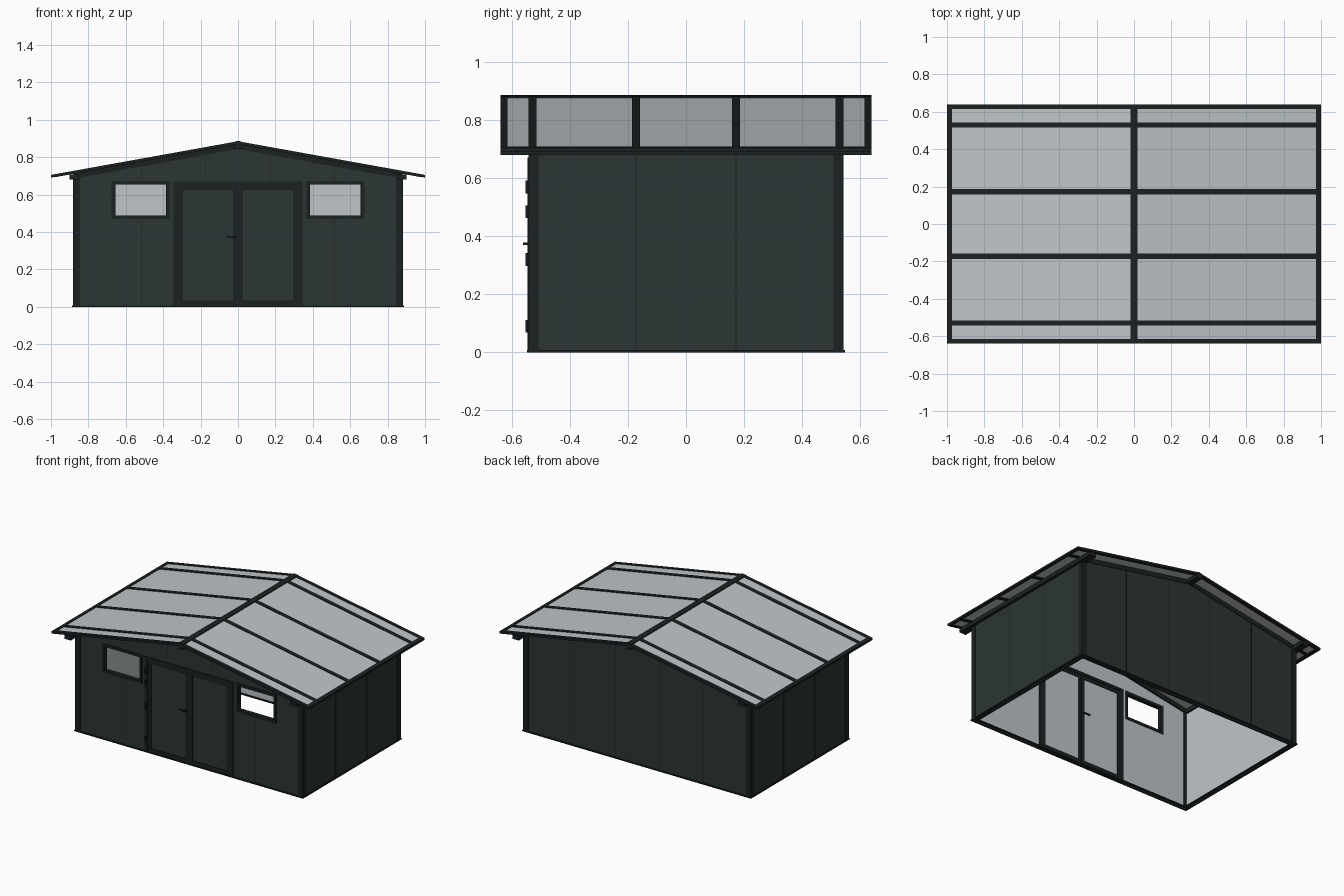
import bpy, bmesh
from mathutils import Vector

cube = bpy.data.objects.get("Cube")
if cube:
    bpy.data.objects.remove(cube, do_unlink=True)


def material(name, r, g, b):
    m = bpy.data.materials.new(name)
    m.use_nodes = True
    m.diffuse_color = (r, g, b, 1)
    m.node_tree.nodes["Principled BSDF"].inputs["Base Color"].default_value = (r, g, b, 1)
    return m


GREEN = material("dark green panel", 0.025, 0.036, 0.035)
FRAME = material("black green frame", 0.011, 0.015, 0.016)
SILVER = material("silver sheet", 0.52, 0.56, 0.58)

W, D = 0.88, 0.54       # half width and half depth of the walls
T = 0.02                # wall thickness
EAVE, OVER = 0.985, 0.64  # half width and half depth of the roof
SLOPE = 0.18


def roof_z(x, drop=0.0):
    return 0.885 - drop - SLOPE * abs(x)


def prism(name, profile, y0, y1, mat=FRAME, lining=None):
    """Extrude an x-z profile along y; lining colours the face that looks indoors."""
    bm = bmesh.new()
    ring = [bm.verts.new((x, y0, z)) for x, z in profile]
    face = bm.faces.new(ring)
    new = bmesh.ops.extrude_face_region(bm, geom=[face])["geom"]
    bmesh.ops.translate(bm, vec=(0, y1 - y0, 0),
                        verts=[v for v in new if isinstance(v, bmesh.types.BMVert)])
    bmesh.ops.recalc_face_normals(bm, faces=bm.faces)
    if lining:
        axis = Vector(lining)
        for f in bm.faces:
            if f.normal.dot(axis) > 0.9:
                f.material_index = 1
    mesh = bpy.data.meshes.new(name)
    bm.to_mesh(mesh)
    bm.free()
    mesh.materials.append(mat)
    if lining:
        mesh.materials.append(SILVER)
    ob = bpy.data.objects.new(name, mesh)
    bpy.context.collection.objects.link(ob)
    return ob


def box(name, x0, x1, y0, y1, z0, z1, mat=FRAME, lining=None):
    return prism(name, [(x0, z0), (x1, z0), (x1, z1), (x0, z1)], y0, y1, mat, lining)


def gable_panel(name, x0, x1, z0, side, z1=None):
    """Panel of the front (side -1) or back (side 1) wall, topped by the roof slope."""
    if z1 is None:
        top = [(x, roof_z(x, 0.03)) for x in ((x1, 0, x0) if x0 < 0 < x1 else (x1, x0))]
    else:
        top = [(x1, z1), (x0, z1)]
    ys = sorted((side * D, side * (D - T)))
    prism(name, [(x0, z0), (x1, z0)] + top, *ys, GREEN, (0, -side, 0))


def seam(name, x, z0, z1, y):
    box(name, x - 0.002, x + 0.002, y - 0.001, y + 0.001, z0, z1)


def sloped(name, s, x0, x1, y0, y1, d0, d1, mat=FRAME):
    """Slab that follows the roof slope on side s, between depths d0 and d1."""
    prism(name, [(s * x0, roof_z(x0, d1)), (s * x1, roof_z(x1, d1)),
                 (s * x1, roof_z(x1, d0)), (s * x0, roof_z(x0, d0))], y0, y1, mat)


def border(name, x0, x1, z0, z1, w, y0, y1):
    """Rectangular frame of bar width w."""
    box(name + "_left", x0, x0 + w, y0, y1, z0, z1)
    box(name + "_right", x1 - w, x1, y0, y1, z0, z1)
    box(name + "_bottom", x0 + w, x1 - w, y0, y1, z0, z0 + w)
    box(name + "_top", x0 + w, x1 - w, y0, y1, z1 - w, z1)


P1, P2 = 0.172, 0.515   # panel joints
DOOR, DOOR_TOP = 0.345, 0.67
WIN = (0.365, 0.675, 0.468, 0.672)

# Back wall panels
edges = [-W, -P2, -P1, P1, P2, W]
for a, b in zip(edges, edges[1:]):
    gable_panel("back_panel", a, b, 0, 1)
for x in edges[1:-1]:
    seam("back_seam", x, 0, roof_z(x, 0.03), D)

# Front wall panels around the door and the windows
gable_panel("panel_over_door", -DOOR, DOOR, DOOR_TOP, -1)
for s in (-1, 1):
    def front(name, a, b, z0, z1=None):
        gable_panel(name, min(s * a, s * b), max(s * a, s * b), z0, -1, z1)
    front("front_panel_door_side", DOOR, WIN[0], 0)
    front("front_panel_under_window", WIN[0], WIN[1], 0, WIN[2])
    front("front_panel_over_window", WIN[0], WIN[1], WIN[3])
    front("front_panel_outer", WIN[1], W, 0)
    seam("front_low_seam", s * P2, 0, WIN[2], -D)
    seam("front_high_seam", s * P2, WIN[3], roof_z(P2, 0.03), -D)
    seam("door_top_seam", s * P1, DOOR_TOP, roof_z(P1, 0.03), -D)
    a, b = sorted((s * WIN[0], s * WIN[1]))
    border("window_frame", a, b, WIN[2], WIN[3], 0.019, -D - 0.006, -D + T + 0.004)

# Side walls, corner posts and eave beams
for s in (-1, 1):
    xs = sorted((s * W, s * (W - T)))
    joints = [-D + T, -P1, P1, D - T]
    for a, b in zip(joints, joints[1:]):
        box("side_panel", *xs, a, b, 0, 0.685, GREEN, (-s, 0, 0))
    for y in (-P1, P1):
        box("side_seam", s * W - 0.001, s * W + 0.001, y - 0.002, y + 0.002, 0, 0.685)
    for t in (-1, 1):
        px = sorted((s * (W + 0.003), s * (W - 0.035)))
        py = sorted((t * (D + 0.004), t * (D - 0.032)))
        box("corner_post", *px, *py, 0, 0.69)
    bx = sorted((s * (W - 0.03), s * (W + 0.02)))
    box("eave_beam", *bx, -OVER, OVER, 0.68, 0.708)

# Base rails
for s in (-1, 1):
    xs = sorted((s * (W + 0.008), s * (W - 0.03)))
    box("side_base_rail", *xs, -D - 0.008, D + 0.008, 0, 0.008)
    ys = sorted((s * (D + 0.008), s * (D - 0.03)))
    box("end_base_rail", -W, W, *ys, 0, 0.008)

# Double door
box("door_jamb_left", -DOOR, -0.32, -D - 0.006, -D + T + 0.008, 0, DOOR_TOP)
box("door_jamb_right", 0.32, DOOR, -D - 0.006, -D + T + 0.008, 0, DOOR_TOP)
box("door_head", -0.32, 0.32, -D - 0.006, -D + T + 0.008, 0.65, DOOR_TOP)
for name, a, b in (("left", -0.32, -0.002), ("right", 0.002, 0.32)):
    border("door_frame_" + name, a, b, 0.008, 0.65, 0.025, -D - 0.003, -D + T + 0.004)
    box("door_panel_" + name, a + 0.025, b - 0.025, -D + 0.002, -D + T, 0.033, 0.625,
        GREEN, (0, 1, 0))
box("door_cover_strip", -0.012, 0.012, -D - 0.006, -D, 0.008, 0.65)
for z in (0.09, 0.32, 0.485, 0.57):
    box("hinge", -0.342, -0.325, -D - 0.013, -D, z - 0.022, z + 0.022)
for y0, y1 in ((-D - 0.022, -D - 0.015), (-D + T + 0.012, -D + T + 0.019)):
    box("door_handle", -0.062, -0.012, y0, y1, 0.37, 0.379)
box("handle_spindle", -0.02, -0.012, -D - 0.022, -D + T + 0.019, 0.37, 0.379)
box("handle_plate", -0.024, -0.008, -D - 0.007, -D, 0.345, 0.395)

# Roof sheets, battens, edge trims and gable rails
for s in (-1, 1):
    sloped("roof_sheet", s, 0, EAVE, -OVER + 0.01, OVER - 0.01, 0.004, 0.012, SILVER)
    for y in (-0.53, -P1, P1, 0.53):
        sloped("roof_batten", s, 0, EAVE, y - 0.014, y + 0.014, 0.0, 0.016)
    for t in (-1, 1):
        ys = sorted((t * OVER, t * (OVER - 0.024)))
        sloped("verge_trim", s, 0, EAVE, *ys, 0.0, 0.016)
        ys = sorted((t * (D + 0.004), t * (D - 0.03)))
        sloped("gable_rail", s, 0, W, *ys, 0.012, 0.042)
    sloped("eave_trim", s, EAVE - 0.012, 1.0, -OVER, OVER, 0.0, 0.014)
    sloped("ridge_cap", s, 0, 0.02, -OVER, OVER, -0.002, 0.008)
box("ridge_beam", -0.02, 0.02, -OVER, OVER, 0.843, 0.874)
